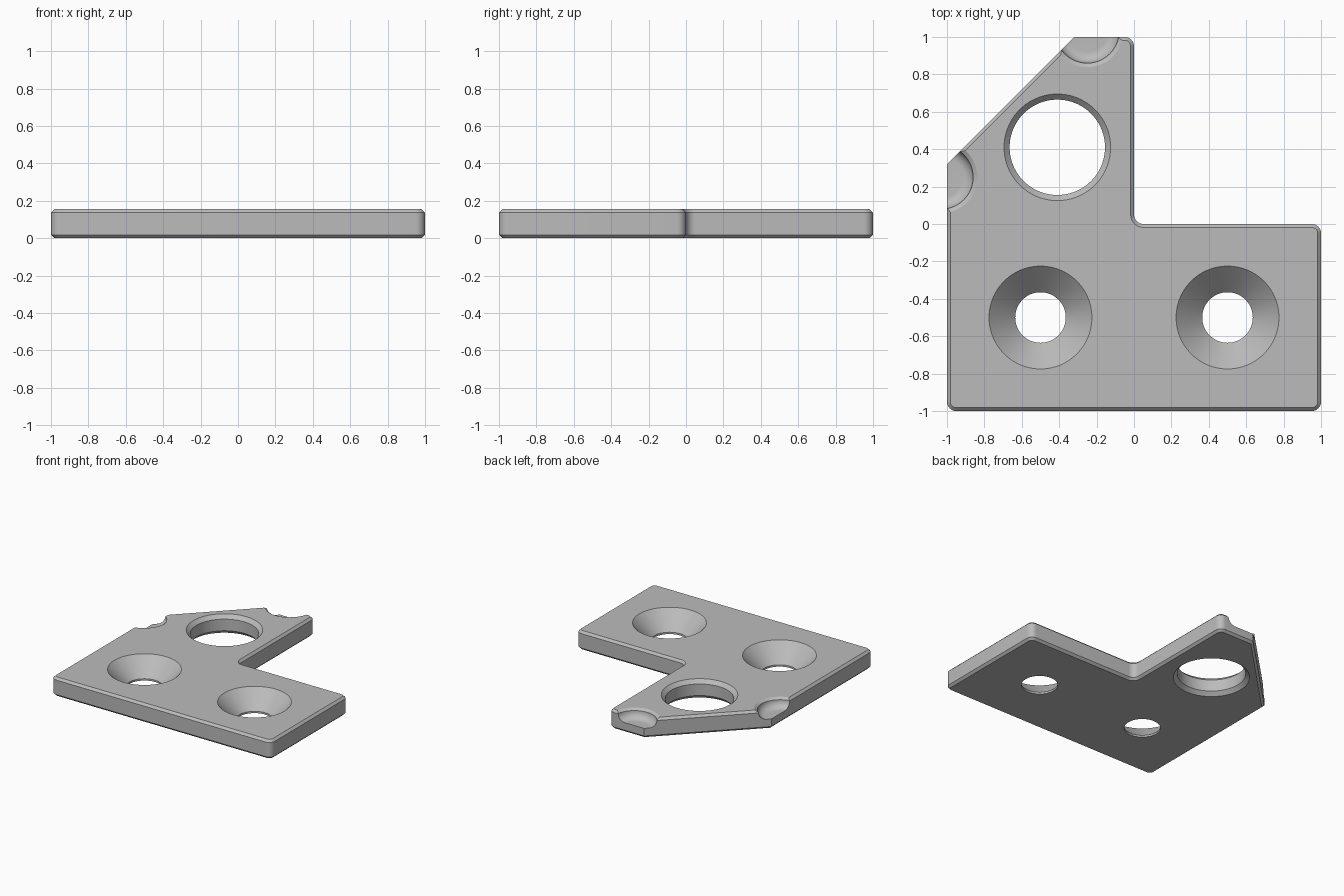
import bpy, bmesh
from math import sin, cos, pi, radians
from mathutils import Matrix

THICK = 0.155
EDGE = 0.018

if "Cube" in bpy.data.objects:
    bpy.data.objects.remove(bpy.data.objects["Cube"])

grey = bpy.data.materials.new("plain_grey")
grey.use_nodes = True
colour = (0.5, 0.5, 0.5, 1)
grey.diffuse_color = colour
grey.node_tree.nodes["Principled BSDF"].inputs["Base Color"].default_value = colour


def add_object(name, bm):
    bmesh.ops.recalc_face_normals(bm, faces=bm.faces)
    mesh = bpy.data.meshes.new(name)
    bm.to_mesh(mesh)
    bm.free()
    mesh.materials.append(grey)
    obj = bpy.data.objects.new(name, mesh)
    bpy.context.collection.objects.link(obj)
    return obj


def lathe(name, x, y, profile, steps=96):
    """Closed solid of revolution from (radius, height) points."""
    bm = bmesh.new()
    rings = [[bm.verts.new((x + r * cos(2 * pi * i / steps),
                            y + r * sin(2 * pi * i / steps), z))
              for i in range(steps)] for r, z in profile]
    for low, high in zip(rings, rings[1:]):
        for i in range(steps):
            j = (i + 1) % steps
            bm.faces.new((low[i], low[j], high[j], high[i]))
    bm.faces.new(rings[0])
    bm.faces.new(rings[-1])
    return add_object(name, bm)


# Bracket outline with five rounded corners and a straight diagonal side
corners = [(-1, -1), (1, -1), (1, 0), (0, 0), (0, 1), (-0.32, 1), (-1, 0.32)]
bm = bmesh.new()
verts = [bm.verts.new((x, y, 0)) for x, y in corners]
bm.faces.new(verts)
bmesh.ops.bevel(bm, geom=verts[:5], offset=0.05, segments=8,
                profile=0.5, affect='VERTICES')

# Thickness, then a chamfer around the top and bottom rims
body = bmesh.ops.extrude_face_region(bm, geom=bm.faces[:])
top = [g for g in body["geom"] if isinstance(g, bmesh.types.BMVert)]
bmesh.ops.translate(bm, verts=top, vec=(0, 0, THICK))
bmesh.ops.recalc_face_normals(bm, faces=bm.faces)
rims = [e for e in bm.edges if abs(e.verts[0].co.z - e.verts[1].co.z) < 0.001]
bmesh.ops.bevel(bm, geom=rims, offset=EDGE, segments=1, affect='EDGES')
plate = add_object("bracket_plate", bm)

cutters = []

# Countersunk screw holes
for side, x in (("right", -0.5), ("left", 0.5)):
    cutters.append(lathe(side + "_screw_cutter", x, -0.5, [
        (0.135, -0.1), (0.135, 0.015), (0.275, THICK), (0.315, THICK + 0.04)]))

# Large hole, chamfered on both faces
cutters.append(lathe("large_hole_cutter", -0.41, 0.41, [
    (0.315, -0.03), (0.255, 0.03), (0.255, THICK - 0.03), (0.315, THICK + 0.03)]))

# Rounded dishes cut into the two diagonal corners
FLOOR, FILLET = 0.08, 0.06
dish = [(0.02, FLOOR), (0.11, FLOOR)]
dish += [(0.11 + FILLET * sin(a), FLOOR + FILLET * (1 - cos(a)))
         for a in [radians(9 * k) for k in range(1, 11)]]
dish += [(0.192, THICK), (0.232, THICK + 0.04)]
for name, x, y in (("back_dish_cutter", -0.25, 1.03), ("side_dish_cutter", -1.03, 0.25)):
    cutters.append(lathe(name, x, y, dish))

# Apply the cuts
bpy.ops.object.select_all(action='DESELECT')
bpy.context.view_layer.objects.active = plate
plate.select_set(True)
for cutter in cutters:
    cutter.hide_render = True
    cut = plate.modifiers.new(cutter.name, 'BOOLEAN')
    cut.operation = 'DIFFERENCE'
    cut.solver = 'EXACT'
    cut.object = cutter
    bpy.ops.object.modifier_apply(modifier=cut.name)
for cutter in cutters:
    bpy.data.objects.remove(cutter)

bpy.ops.object.shade_smooth_by_angle(angle=radians(25))
